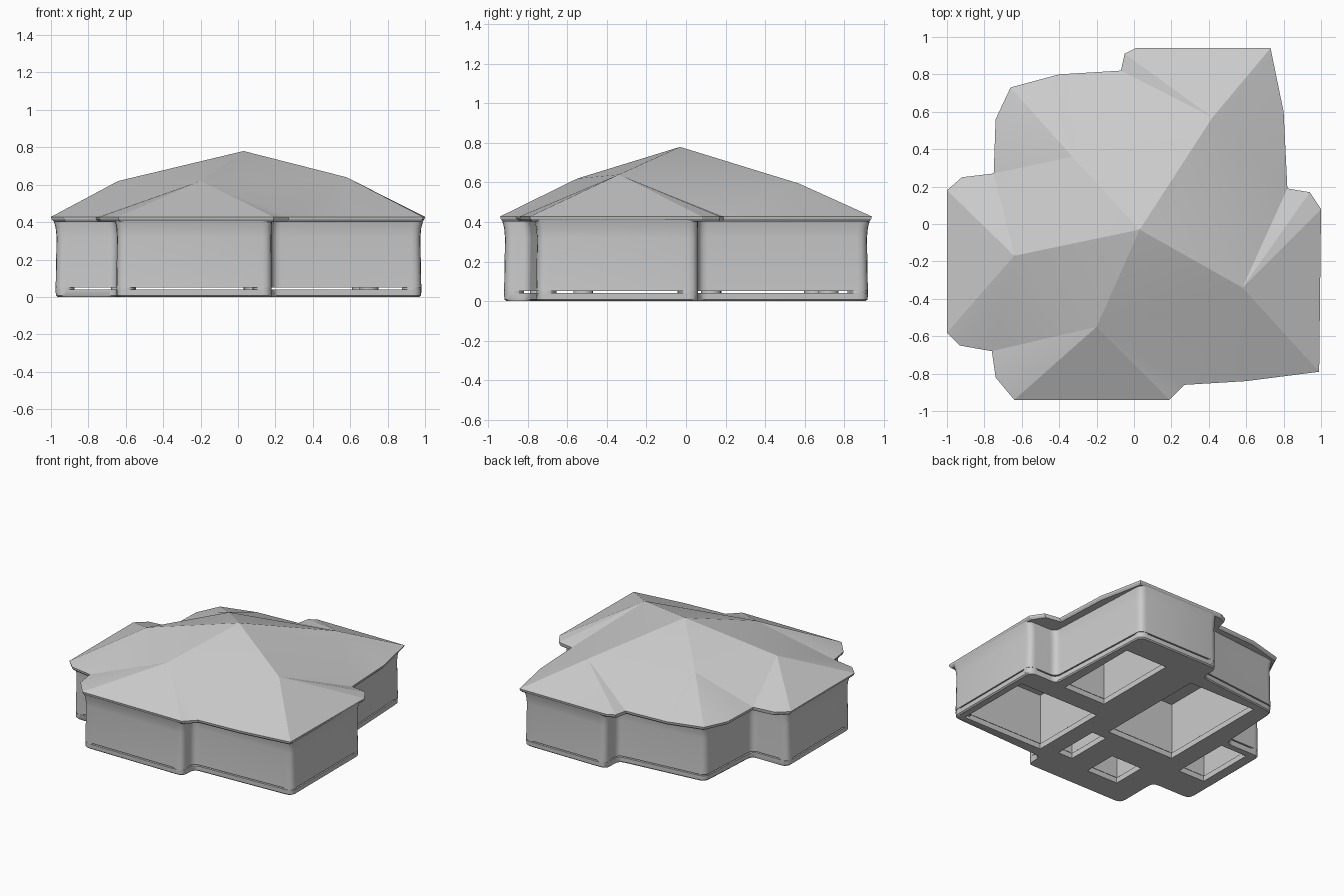
import bpy, bmesh, math
from mathutils import Vector

cube = bpy.data.objects.get("Cube")
if cube:
    bpy.data.objects.remove(cube, do_unlink=True)

grey = bpy.data.materials.new("light_grey")
grey.use_nodes = True
COLOUR = (0.6, 0.6, 0.6, 1)
grey.diffuse_color = COLOUR
grey.node_tree.nodes["Principled BSDF"].inputs["Base Color"].default_value = COLOUR


def finish(name, bm):
    bmesh.ops.recalc_face_normals(bm, faces=bm.faces)
    mesh = bpy.data.meshes.new(name)
    bm.to_mesh(mesh)
    bm.free()
    mesh.materials.append(grey)
    obj = bpy.data.objects.new(name, mesh)
    bpy.context.collection.objects.link(obj)
    return obj


def smooth(obj, degrees):
    bpy.ops.object.select_all(action='DESELECT')
    obj.select_set(True)
    bpy.context.view_layer.objects.active = obj
    bpy.ops.object.shade_smooth_by_angle(angle=math.radians(degrees))


def rounded(points, r, steps=4):
    """Replace each corner of an outline with a short curve."""
    out = []
    n = len(points)
    for i, p in enumerate(points):
        c = Vector(p)
        a = c + (Vector(points[i - 1]) - c).normalized() * r
        b = c + (Vector(points[(i + 1) % n]) - c).normalized() * r
        for k in range(steps + 1):
            t = k / steps
            out.append(a * (1 - t) ** 2 + c * 2 * t * (1 - t) + b * t * t)
    return out


def loft(bm, outline, levels):
    """Stack scaled copies of an outline; levels are (z, scale)."""
    rings = [[bm.verts.new((p[0] * s, p[1] * s, z)) for p in outline] for z, s in levels]
    n = len(outline)
    for low, high in zip(rings, rings[1:]):
        for i in range(n):
            j = (i + 1) % n
            bm.faces.new((low[i], low[j], high[j], high[i]))
    return rings


def capped(bm, outline, levels):
    rings = loft(bm, outline, levels)
    bm.faces.new(rings[0][::-1])
    bm.faces.new(rings[-1])


def prism(name, outline, levels):
    bm = bmesh.new()
    capped(bm, outline, levels)
    return finish(name, bm)


# Wall footprint, counter-clockwise
plan = [(-.65, -.92), (.18, -.92), (.18, -.79), (.98, -.755), (.98, .06), (.75, .06),
        (.71, .92), (.03, .92), (.03, .77), (-.65, .70), (-.68, .18), (-.975, .18),
        (-.975, -.57), (-.65, -.57)]
outline = rounded(plan, .05)
walls = prism("walls", outline, [(.05, 1), (.32, .995), (.37, 1.0), (.412, 1.012)])
floor = prism("floor_frame", outline, [(0, .988), (.008, .998), (.041, 1)])

# Roof: each eave point names the apex that its following edge climbs to
apex = {"P": (.03, -.03, .78), "S": (-.2, -.55, .62), "E": (.58, -.34, .64),
        "N": (.42, .57, .595), "W": (-.64, -.17, .62), "M": (-.33, .36, .615)}
eave = [(-.64, -.94, "S"), (.19, -.94, "S"), (.27, -.86, "E"), (.6, -.84, "E"),
        (.99, -.79, "E"), (1, .08, "E"), (.94, .17, "E"), (.82, .19, "N"),
        (.8, .6, "N"), (.73, .94, "N"), (.01, .94, "N"), (-.05, .91, "N"),
        (-.07, .82, "M"), (-.4, .8, "M"), (-.66, .73, "M"), (-.74, .56, "M"),
        (-.75, .27, "W"), (-.92, .25, "W"), (-1, .18, "W"), (-1, -.58, "W"),
        (-.93, -.65, "W"), (-.76, -.68, "S"), (-.74, -.82, "S")]
bm = bmesh.new()
soffit, lip, edge = loft(bm, eave, [(.402, .985), (.415, .997), (.428, 1)])
bm.faces.new(soffit[::-1])
tops = {k: bm.verts.new(v) for k, v in apex.items()}
for i, (x, y, key) in enumerate(eave):
    previous = eave[i - 1][2]
    bm.faces.new((edge[i], edge[(i + 1) % len(eave)], tops[key]))
    if previous != key:  # panel between two apexes, then up to the peak
        bm.faces.new((edge[i], tops[key], tops[previous]))
        bm.faces.new((tops[previous], tops[key], tops["P"]))
roof = finish("roof", bm)

# Rooms open through the floor: x0, x1, y0, y1
rooms = [(.31, .66, .05, .71), (.25, .92, -.7, -.1), (-.52, .04, -.22, .65),
         (-.45, -.19, -.72, -.46), (-.89, -.67, -.32, .13), (.0, .12, -.66, -.3)]


def carve(obj, margin):
    bm = bmesh.new()
    for x0, x1, y0, y1 in rooms:
        box = [(x0 - margin, y0 - margin), (x1 + margin, y0 - margin),
               (x1 + margin, y1 + margin), (x0 - margin, y1 + margin)]
        capped(bm, box, [(-.1, 1), (.43, 1)])
    cutter = finish("room_cutter", bm)
    cutter.hide_render = True
    mod = obj.modifiers.new("rooms", 'BOOLEAN')
    mod.operation = 'DIFFERENCE'
    mod.solver = 'EXACT'
    mod.object = cutter
    bpy.context.view_layer.objects.active = obj
    bpy.ops.object.modifier_apply(modifier=mod.name)
    bpy.data.objects.remove(cutter, do_unlink=True)


for part, margin, angle in ((walls, .01, 35), (floor, 0, 35), (roof, .01, 14)):
    carve(part, margin)
    smooth(part, angle)

# Corner posts bridging the thin gap between floor and walls
bm = bmesh.new()
for i, p in enumerate(plan):
    c = Vector(p)
    d1 = (c - Vector(plan[i - 1])).normalized()
    d2 = (Vector(plan[(i + 1) % len(plan)]) - c).normalized()
    c = c + Vector((-d1.y - d2.y, d1.x + d2.x)) * .05
    ring = [(c.x + .05 * math.cos(a * math.pi / 8), c.y + .05 * math.sin(a * math.pi / 8))
            for a in range(16)]
    capped(bm, ring, [(.02, 1), (.07, 1)])
posts = finish("corner_posts", bm)
smooth(posts, 35)
